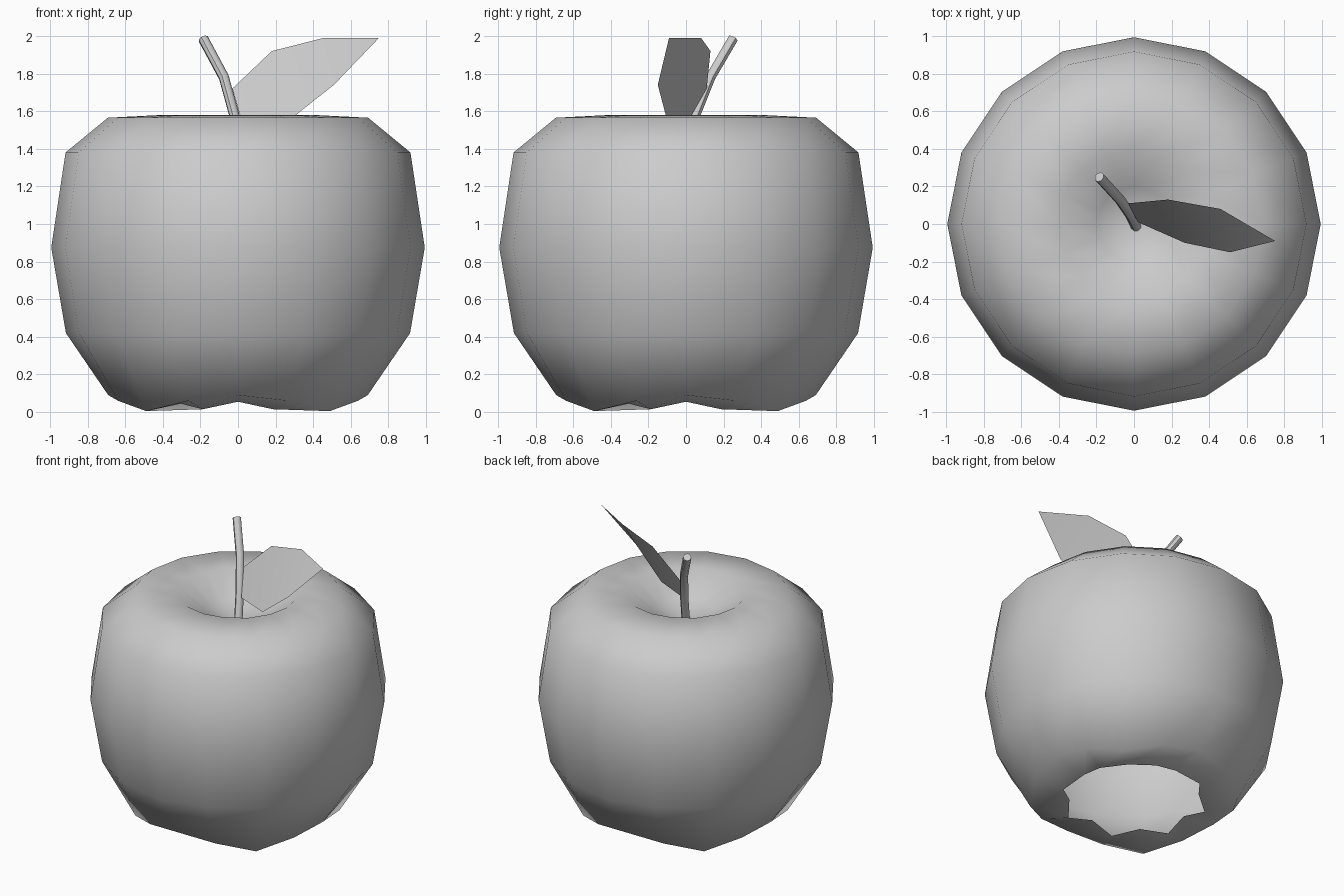
import bpy, bmesh
from math import sin, cos, pi

if "Cube" in bpy.data.objects:
    bpy.data.objects.remove(bpy.data.objects["Cube"])

SIDES = 16


def make_object(name, bm):
    mesh = bpy.data.meshes.new(name)
    bmesh.ops.recalc_face_normals(bm, faces=bm.faces)
    bm.to_mesh(mesh)
    bm.free()
    obj = bpy.data.objects.new(name, mesh)
    bpy.context.collection.objects.link(obj)
    for p in mesh.polygons:
        p.use_smooth = True
    return obj


# Apple body: each ring is (radius, height), cycled over every four spokes
rings = [
    [(0.43, 0.055), (0.49, 0.015), (0.43, 0.045), (0.49, 0.015)],   # open star-shaped underside
    [(0.69, 0.09), (0.69, 0.06), (0.69, 0.005), (0.69, 0.06)],      # lobed bottom
    [(0.915, 0.42)],
    [(0.993, 0.875)],
    [(0.917, 1.38)],
    [(0.692, 1.565)],
    [(0.40, 1.58)],                                                # rim of the dimple
    [(0.20, 1.45)],
]
bm = bmesh.new()
loops = []
for ring in rings:
    loop = []
    for i in range(SIDES):
        r, z = ring[i % len(ring)]
        a = 2 * pi * i / SIDES
        loop.append(bm.verts.new((r * cos(a), r * sin(a), z)))
    loops.append(loop)
for low, high in zip(loops, loops[1:]):
    for i in range(SIDES):
        j = (i + 1) % SIDES
        bm.faces.new((low[i], low[j], high[j], high[i]))
centre = bm.verts.new((0, 0, 1.38))
for i in range(SIDES):
    bm.faces.new((loops[-1][i], loops[-1][(i + 1) % SIDES], centre))
make_object("apple_body", bm)

# Stem: bent tube rising from the dimple
curve = bpy.data.curves.new("stem", "CURVE")
curve.dimensions = "3D"
curve.bevel_depth = 0.028
curve.bevel_resolution = 2
curve.use_fill_caps = True
path = [(0.015, -0.02, 1.36), (-0.02, 0.05, 1.58), (-0.075, 0.13, 1.78), (-0.185, 0.25, 1.985)]
spline = curve.splines.new("POLY")
spline.points.add(len(path) - 1)
for point, co in zip(spline.points, path):
    point.co = (*co, 1)
stem = bpy.data.objects.new("stem", curve)
bpy.context.collection.objects.link(stem)
bpy.context.view_layer.objects.active = stem
stem.select_set(True)
bpy.ops.object.convert(target="MESH")
bpy.ops.object.shade_smooth_by_angle(angle=pi / 4)

# Leaf: thin blade built from lower and upper edges meeting at the tip
lower = [(0.02, 0.01, 1.545), (0.27, -0.10, 1.55), (0.51, -0.15, 1.74)]
upper = [(-0.03, 0.11, 1.72), (0.18, 0.13, 1.92), (0.46, 0.08, 1.99)]
bm = bmesh.new()
lo = [bm.verts.new(p) for p in lower]
up = [bm.verts.new(p) for p in upper]
tip = bm.verts.new((0.75, -0.09, 1.99))
for i in range(2):
    bm.faces.new((lo[i], lo[i + 1], up[i + 1], up[i]))
bm.faces.new((lo[2], tip, up[2]))
make_object("leaf", bm)
